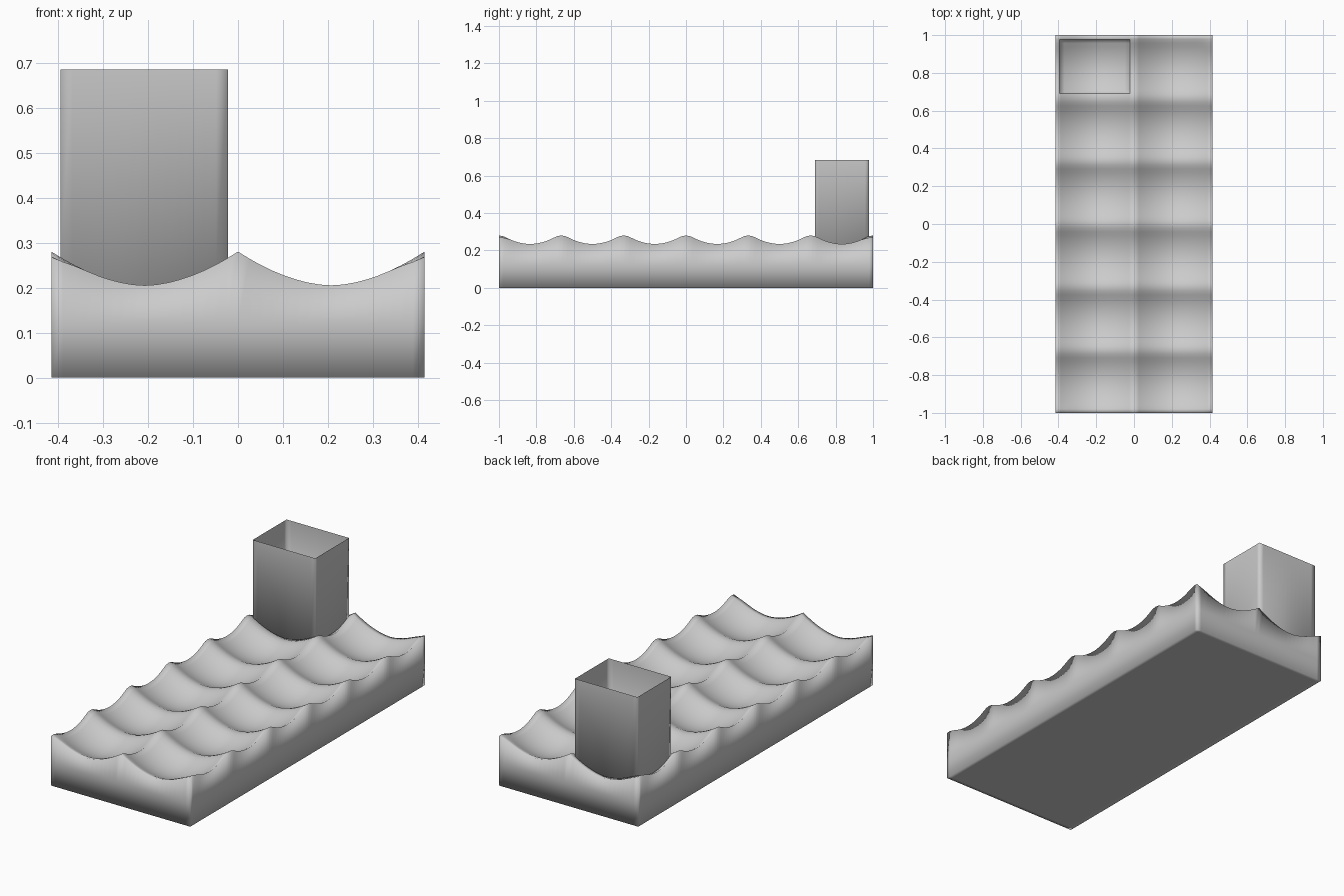
import bpy, bmesh, math

if "Cube" in bpy.data.objects:
    bpy.data.objects.remove(bpy.data.objects["Cube"])

HX, HY = 0.415, 1.0          # half width and half length of the tray
COLS, ROWS, SEG = 2, 6, 16   # dimples across, along, and steps per dimple

grey = bpy.data.materials.new("plain grey")
grey.diffuse_color = (0.6, 0.6, 0.6, 1)
grey.use_nodes = True
grey.node_tree.nodes["Principled BSDF"].inputs["Base Color"].default_value = grey.diffuse_color


def height(x, y):
    """Dimpled top: sharp crests across x, narrow rounded crests along y."""
    u = abs(((x + HX) / (2 * HX) * COLS) % 1 * 2 - 1)
    v = abs(((y + HY) / (2 * HY) * ROWS) % 1 * 2 - 1)
    across = u ** 1.8
    along = v * v / 0.78 if v < 0.78 else 1 - (1 - v) ** 2 / 0.22
    z = 0.16 + 0.075 * across + 0.045 * along
    # outer corners dip slightly
    corner = max(0, 1 - (HX - abs(x)) / 0.06) * max(0, 1 - (HY - abs(y)) / 0.06)
    return z - 0.012 * corner


def finish(bm, name):
    mesh = bpy.data.meshes.new(name)
    bm.normal_update()
    bm.to_mesh(mesh)
    bm.free()
    mesh.materials.append(grey)
    mesh.polygons.foreach_set("use_smooth", [True] * len(mesh.polygons))
    ob = bpy.data.objects.new(name, mesh)
    bpy.context.collection.objects.link(ob)
    return ob


def grid(bm, x0, x1, nx, y0, y1, ny, surface, down=False):
    """Patch following surface(x, y); returns its boundary loop, anticlockwise."""
    g = []
    for j in range(ny + 1):
        y = y0 + (y1 - y0) * j / ny
        g.append([])
        for i in range(nx + 1):
            x = x0 + (x1 - x0) * i / nx
            g[j].append(bm.verts.new((x, y, surface(x, y))))
    for j in range(ny):
        for i in range(nx):
            quad = [g[j][i], g[j][i + 1], g[j + 1][i + 1], g[j + 1][i]]
            bm.faces.new(quad[::-1] if down else quad)
    return (g[0][:-1] + [r[-1] for r in g[:-1]]
            + g[-1][:0:-1] + [r[0] for r in g[:0:-1]])


def bridge(bm, low, high):
    """Wall of outward quads between two matching loops."""
    n = len(low)
    for i in range(n):
        k = (i + 1) % n
        bm.faces.new((low[i], low[k], high[k], high[i]))


# Tray: dimpled top, straight walls, flat underside
bm = bmesh.new()
size = (-HX, HX, COLS * SEG, -HY, HY, ROWS * SEG)
top = grid(bm, *size, height)
base = grid(bm, *size, lambda x, y: 0.0, down=True)
mid = [bm.verts.new((v.co.x, v.co.y, 0.12)) for v in top]
bridge(bm, base, mid)
bridge(bm, mid, top)
finish(bm, "dimpled_tray")

# Open box standing in the back left dimple, its floor following the bowl
bm = bmesh.new()
loop = grid(bm, -0.395, -0.022, 14, 0.69, 0.978, 14,
            lambda x, y: height(x, y) + 0.003, down=True)
rim = [bm.verts.new((v.co.x, v.co.y, 0.685)) for v in loop]
bridge(bm, loop, rim)
finish(bm, "open_box")
